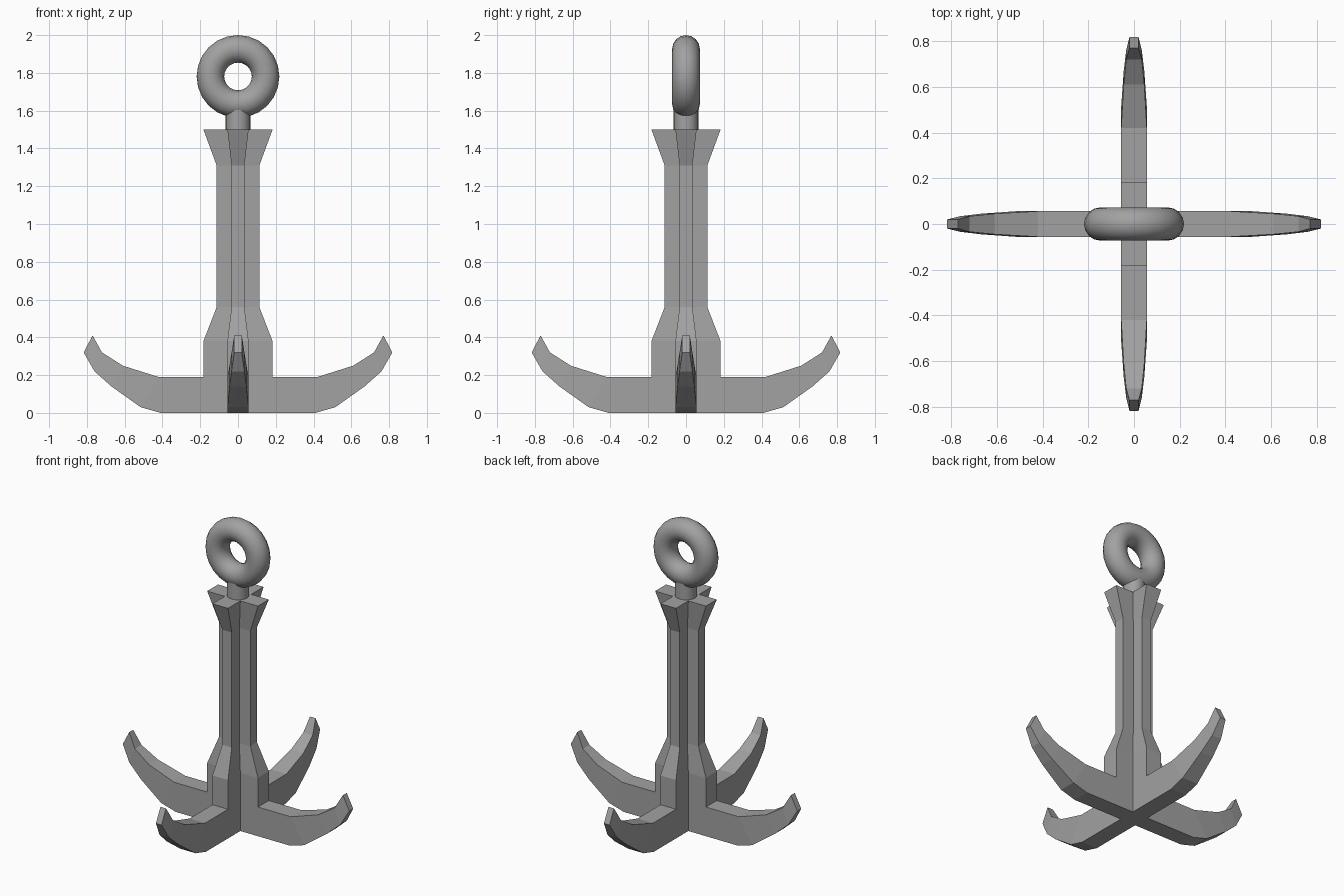
import bpy, bmesh, math
from mathutils import Matrix

cube = bpy.data.objects.get("Cube")
if cube:
    bpy.data.objects.remove(cube, do_unlink=True)

steel = bpy.data.materials.new("grey_steel")
steel.use_nodes = True
steel.diffuse_color = (0.36, 0.36, 0.36, 1)
steel.node_tree.nodes["Principled BSDF"].inputs["Base Color"].default_value = (0.36, 0.36, 0.36, 1)


def loft(name, rings, cap_start=True, turn=0):
    """Skin a closed surface through a list of matching rings of points."""
    bm = bmesh.new()
    loops = [[bm.verts.new(p) for p in ring] for ring in rings]
    n = len(loops[0])
    for a, b in zip(loops, loops[1:]):
        for i in range(n):
            j = (i + 1) % n
            bm.faces.new((a[i], a[j], b[j], b[i]))
    if cap_start:
        bm.faces.new(loops[0][::-1])
    bm.faces.new(loops[-1])
    bmesh.ops.remove_doubles(bm, verts=bm.verts, dist=1e-4)
    bmesh.ops.recalc_face_normals(bm, faces=bm.faces)
    bm.transform(Matrix.Rotation(turn, 4, 'Z'))
    mesh = bpy.data.meshes.new(name)
    bm.to_mesh(mesh)
    bm.free()
    mesh.materials.append(steel)
    obj = bpy.data.objects.new(name, mesh)
    bpy.context.collection.objects.link(obj)
    return obj


def cross(reach, half, z):
    """Plus-shaped outline with four arms."""
    pts = []
    for k in range(4):
        c, s = round(math.cos(k * math.pi / 2)), round(math.sin(k * math.pi / 2))
        for x, y in ((reach, -half), (reach, half), (half, half)):
            pts.append((x * c - y * s, x * s + y * c, z))
    return pts


# Shank: cross section that pinches in the middle and flares at the top
loft("shank", [cross(*s) for s in (
    (0.183, 0.056, 0), (0.183, 0.056, 0.38), (0.113, 0.034, 0.56),
    (0.113, 0.034, 1.31), (0.183, 0.056, 1.5))])

# Hooks: upper point, lower point and half width of each section
sections = (
    ((0.183, 0.19), (0.183, 0), 0.056),
    ((0.42, 0.19), (0.41, 0), 0.056),
    ((0.42, 0.19), (0.515, 0.03), 0.056),
    ((0.61, 0.25), (0.67, 0.14), 0.045),
    ((0.72, 0.32), (0.76, 0.22), 0.034),
    ((0.77, 0.41), (0.817, 0.32), 0.02),
)
for k, side in enumerate(("left", "back", "right", "front")):
    rings = [[(u[0], -w, u[1]), (u[0], w, u[1]), (l[0], w, l[1]), (l[0], -w, l[1])]
             for u, l, w in sections]
    loft(side + "_hook", rings, cap_start=False, turn=k * math.pi / 2)

# Neck and ring
bpy.ops.mesh.primitive_cylinder_add(vertices=24, radius=0.065, depth=0.14, location=(0, 0, 1.57))
neck = bpy.context.object
neck.name = "neck"
bpy.ops.object.shade_smooth_by_angle()
bpy.ops.mesh.primitive_torus_add(
    major_segments=24, minor_segments=16, major_radius=0.146, minor_radius=0.073,
    location=(0, 0, 1.781), rotation=(math.pi / 2, 0, 0))
ring = bpy.context.object
ring.name = "ring"
bpy.ops.object.shade_smooth()
for obj in (neck, ring):
    obj.data.materials.append(steel)
